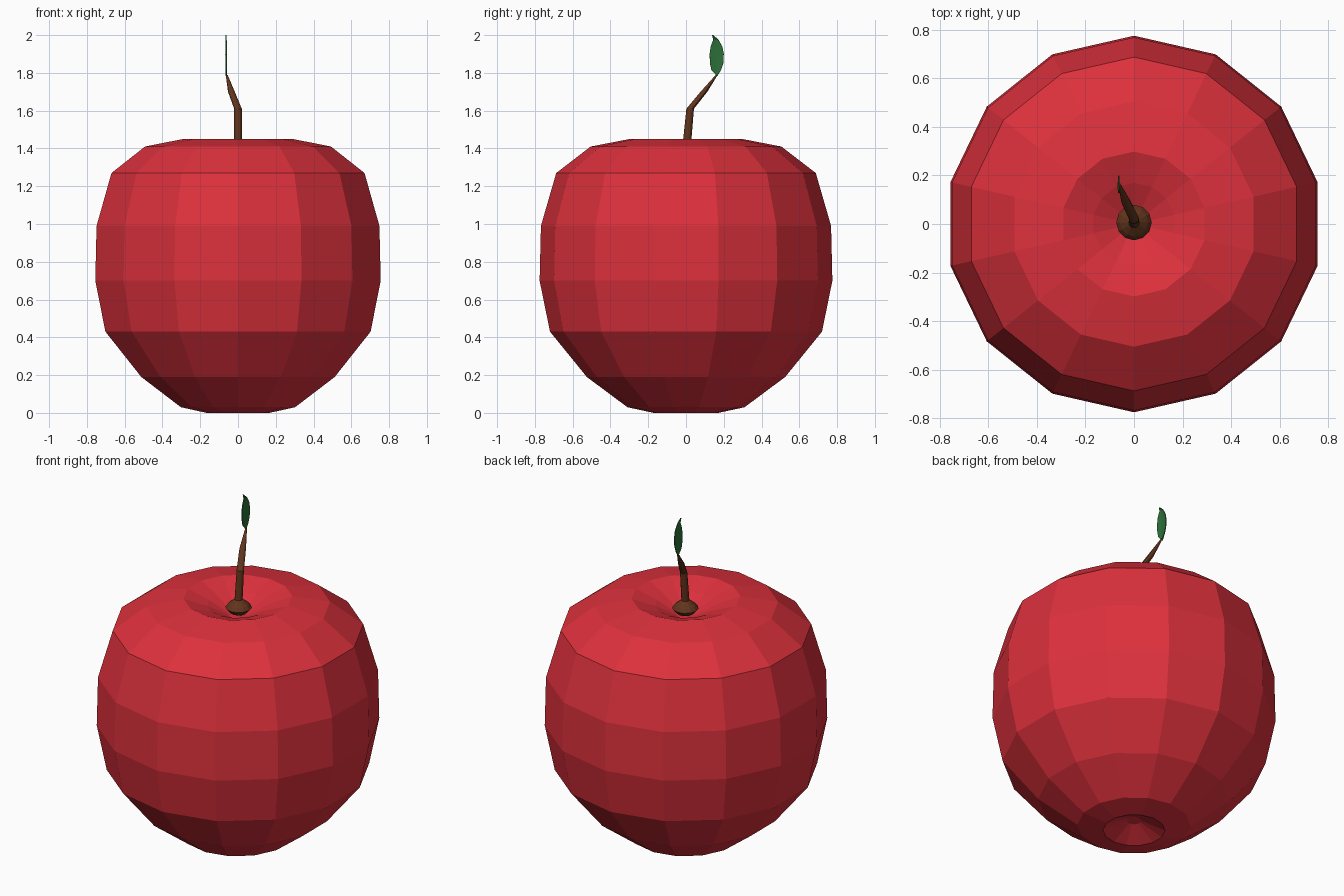
import bpy
import math
from mathutils import Vector

if "Cube" in bpy.data.objects:
    bpy.data.objects.remove(bpy.data.objects["Cube"])


def material(name, color):
    m = bpy.data.materials.new(name)
    m.diffuse_color = (*color, 1)
    m.use_nodes = True
    m.node_tree.nodes["Principled BSDF"].inputs["Base Color"].default_value = m.diffuse_color
    return m


def make_object(name, verts, faces, mat):
    me = bpy.data.meshes.new(name)
    me.from_pydata(verts, [], faces)
    me.update()
    ob = bpy.data.objects.new(name, me)
    me.materials.append(mat)
    bpy.context.collection.objects.link(ob)
    return ob


def skin_rings(name, rings, sides, mat):
    """Join horizontal rings (x, y, z, radius) into a closed tube, bottom first."""
    verts, faces = [], []
    for x, y, z, r in rings:
        for i in range(sides):
            a = math.pi / 2 + 2 * math.pi * i / sides
            verts.append((x + r * math.cos(a), y + r * math.sin(a), z))
    for k in range(len(rings) - 1):
        for i in range(sides):
            j = (i + 1) % sides
            a, b = k * sides, (k + 1) * sides
            faces.append((a + i, a + j, b + j, b + i))
    # Close both ends with a fan to the ring centre
    for k, flip in ((0, True), (len(rings) - 1, False)):
        c = len(verts)
        verts.append(rings[k][:3])
        for i in range(sides):
            p, q = k * sides + i, k * sides + (i + 1) % sides
            faces.append((q, p, c) if flip else (p, q, c))
    return make_object(name, verts, faces, mat)


red = material("apple_red", (0.72, 0.03, 0.045))
brown = material("stem_brown", (0.12, 0.035, 0.012))
green = material("leaf_green", (0.025, 0.16, 0.04))

# Fruit body: 14-sided profile with a dimple below and above
profile = [(0.04, 0.06), (0.17, 0.0), (0.31, 0.03), (0.525, 0.19), (0.72, 0.43),
           (0.775, 0.70), (0.768, 0.99), (0.687, 1.27), (0.505, 1.41),
           (0.298, 1.45), (0.17, 1.405), (0.05, 1.345)]
skin_rings("fruit", [(0, 0, z, r) for r, z in profile], 14, red)

# Stem: flared foot, then a bent tapering stalk
stem = [(0, 0.005, 1.36, 0.045), (0, 0.006, 1.39, 0.073), (0, 0.006, 1.41, 0.058),
        (0, 0.006, 1.438, 0.022), (0, 0.022, 1.61, 0.02),
        (-0.035, 0.095, 1.70, 0.018), (-0.06, 0.163, 1.79, 0.005)]
skin_rings("stem", stem, 12, brown)

# Leaf: thin upright blade, rows of (z, back edge y, front edge y)
rows = [(1.785, 0.163, 0.167), (1.815, 0.135, 0.185), (1.85, 0.127, 0.197),
        (1.90, 0.125, 0.20), (1.94, 0.131, 0.192), (1.975, 0.145, 0.172),
        (2.0, 0.139, 0.143)]
verts, faces = [], []
for z, y0, y1 in rows:
    x = -0.062
    verts += [(x, y0, z), (x - 0.003, (y0 + y1) / 2, z), (x, y1, z)]
for k in range(len(rows) - 1):
    for i in range(2):
        a = 3 * k + i
        faces.append((a, a + 1, a + 4, a + 3))
leaf = make_object("leaf", verts, faces, green)
mod = leaf.modifiers.new("thickness", 'SOLIDIFY')
mod.thickness = 0.005
mod.offset = 0
